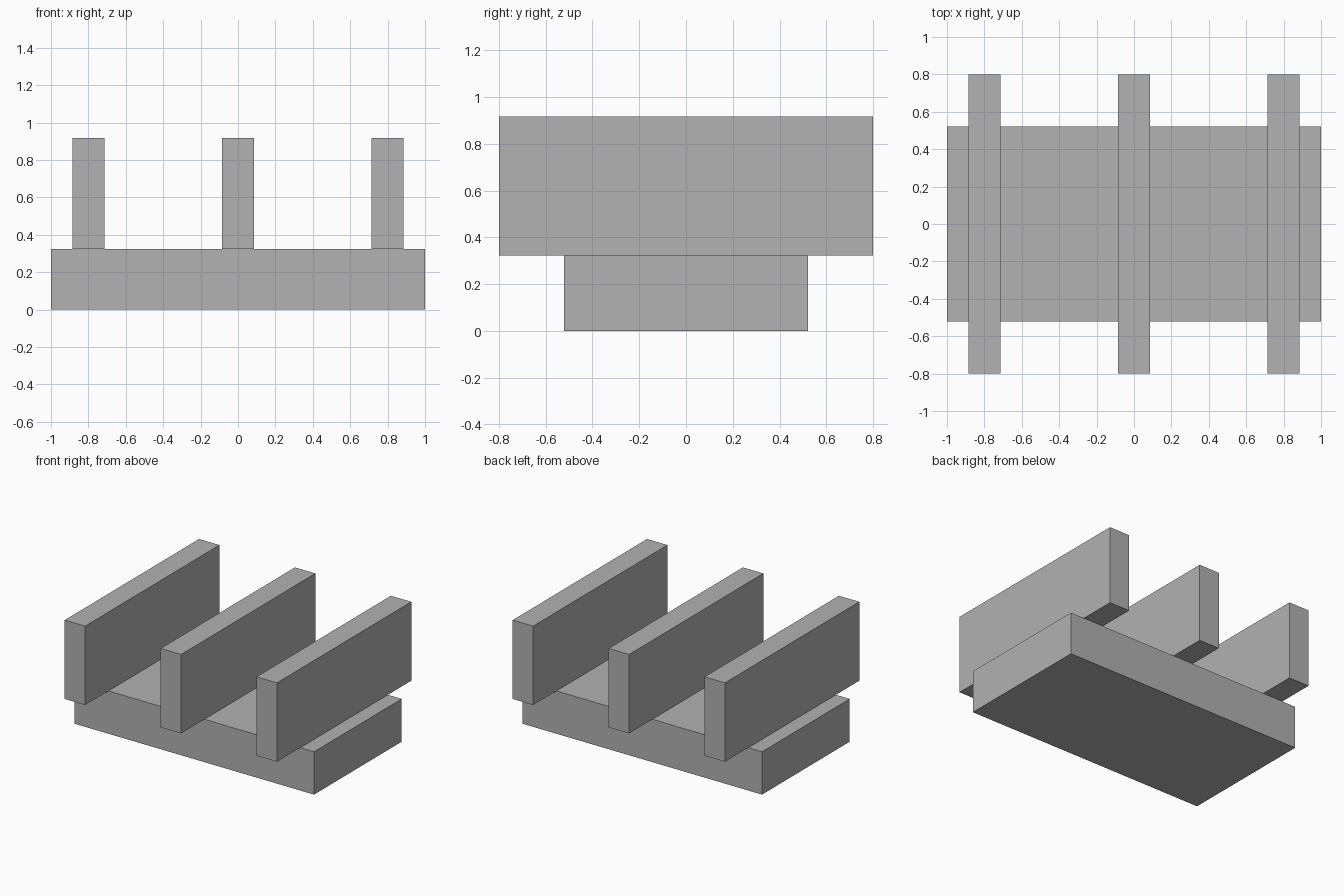
import bpy

default = bpy.data.objects.get("Cube")
if default:
    bpy.data.objects.remove(default, do_unlink=True)

grey = bpy.data.materials.new("plain_grey")
grey.use_nodes = True
colour = (0.445, 0.445, 0.445, 1)
grey.diffuse_color = colour
grey.node_tree.nodes["Principled BSDF"].inputs["Base Color"].default_value = colour


def box(name, x, bottom, size):
    """Box standing on the given height, centred on y."""
    bpy.ops.mesh.primitive_cube_add(size=1, location=(x, 0, bottom + size[2] / 2))
    part = bpy.context.object
    part.name = name
    part.scale = size
    bpy.ops.object.transform_apply(location=False, rotation=False, scale=True)
    part.data.materials.append(grey)
    return part


# Base block
base_height = 0.323
box("base_block", 0, 0, (2, 1.044, base_height))

# Three upright slabs overhanging the base at front and back
for name, x in (("right_slab", -0.8), ("middle_slab", 0), ("left_slab", 0.8)):
    box(name, x, base_height, (0.17, 1.6, 0.595))
